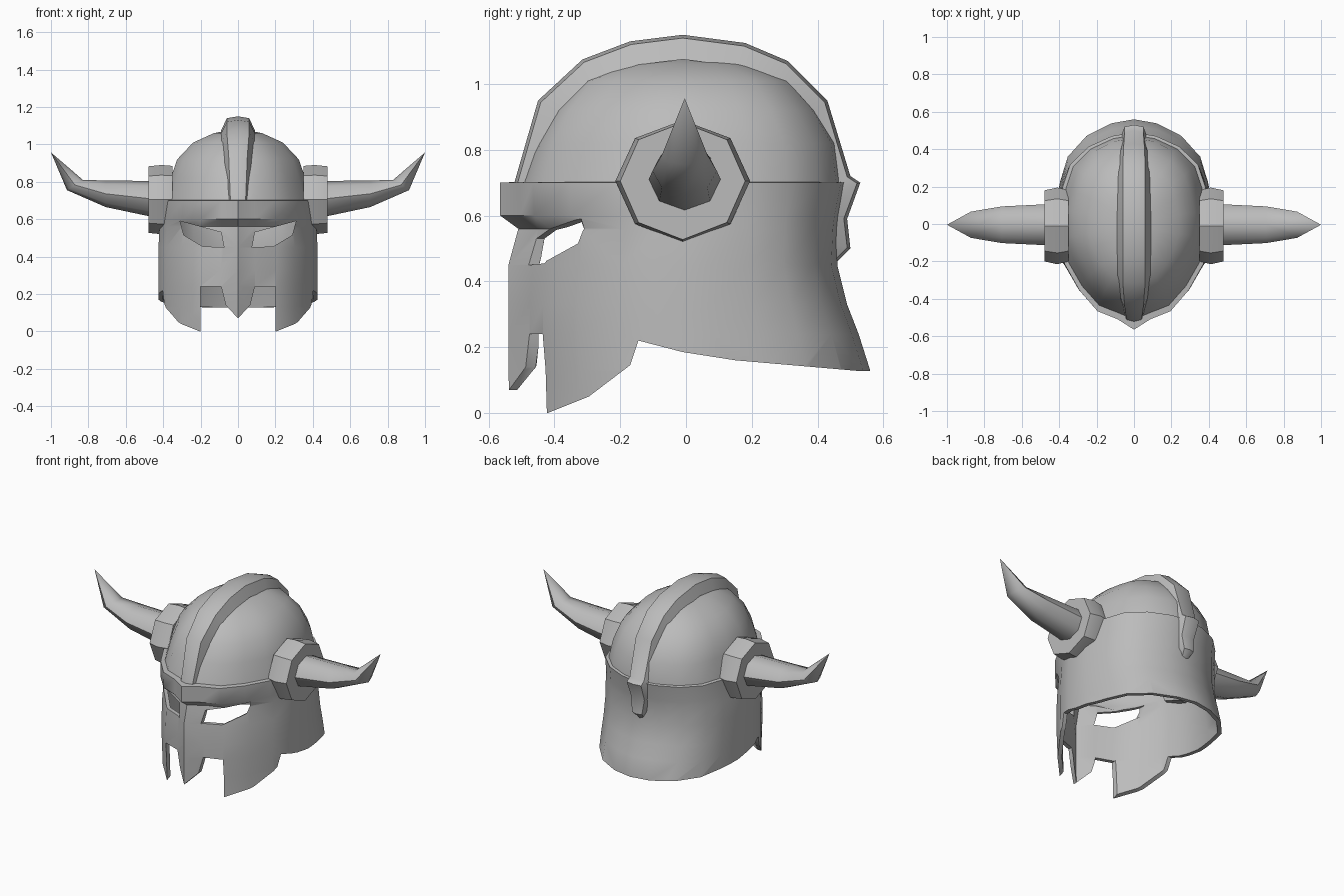
import bpy, bmesh, math
from mathutils import Vector

if "Cube" in bpy.data.objects:
    bpy.data.objects.remove(bpy.data.objects["Cube"])

steel = bpy.data.materials.new("grey_steel")
steel.diffuse_color = (0.5, 0.5, 0.5, 1)
steel.use_nodes = True
steel.node_tree.nodes["Principled BSDF"].inputs["Base Color"].default_value = steel.diffuse_color


def make_object(name, bm):
    bmesh.ops.remove_doubles(bm, verts=bm.verts, dist=1e-5)
    bmesh.ops.recalc_face_normals(bm, faces=bm.faces)
    mesh = bpy.data.meshes.new(name)
    bm.to_mesh(mesh)
    bm.free()
    mesh.materials.append(steel)
    obj = bpy.data.objects.new(name, mesh)
    bpy.context.collection.objects.link(obj)
    return obj


def activate(obj):
    bpy.ops.object.select_all(action='DESELECT')
    obj.select_set(True)
    bpy.context.view_layer.objects.active = obj


def smooth(obj, angle):
    activate(obj)
    bpy.ops.object.shade_smooth_by_angle(angle=math.radians(angle))


def loft(name, rings, cap_start=True, cap_end=True):
    """Skin a list of equally sized closed rings; a one-point end makes a tip."""
    bm = bmesh.new()
    rows = [[bm.verts.new(p) for p in ring] for ring in rings]
    for a, b in zip(rows, rows[1:]):
        n = len(a)
        for i in range(n):
            j = (i + 1) % n
            if len(b) == 1:
                bm.faces.new((a[i], a[j], b[0]))
            else:
                bm.faces.new((a[i], a[j], b[j], b[i]))
    if cap_start:
        bm.faces.new(rows[0])
    if cap_end and len(rows[-1]) > 1:
        bm.faces.new(rows[-1])
    return make_object(name, bm)


def cut(target, name, points, place, near, far):
    """Boolean away a prism made from a flat outline."""
    rings = [[place(p, d) for p in points] for d in (near, far)]
    cutter = loft(name, rings)
    cutter.hide_render = True
    mod = target.modifiers.new(name, 'BOOLEAN')
    mod.operation = 'DIFFERENCE'
    mod.solver = 'EXACT'
    mod.object = cutter
    activate(target)
    bpy.ops.object.modifier_apply(modifier=name)
    bpy.data.objects.remove(cutter)


# Helmet shell: half outline from front centre to back centre, scaled per level
half = [(0, -.49), (.09, -.475), (.2, -.435), (.3, -.33), (.38, -.2), (.42, -.08),
        (.42, .08), (.39, .21), (.35, .33), (.25, .43), (.12, .49), (0, .51)]
outline = half + [(-x, y) for x, y in half[-2:0:-1]]
# height, half width, front reach, back reach, nose ridge
levels = [(-.05, .42, .475, .555, .06), (.13, .425, .48, .56, .06),
          (.24, .425, .49, .525, .05), (.33, .425, .49, .49, .05),
          (.45, .425, .48, .46, .06), (.56, .42, .465, .465, .045),
          (.60, .415, .52, .47, .045), (.70, .41, .525, .49, .04),
          (.703, .39, .49, .475, .02), (.82, .36, .455, .46, 0),
          (.92, .325, .40, .40, 0), (1.01, .24, .32, .32, 0), (1.06, .13, .2, .2, 0)]
rings = []
for z, w, front, back, nose in levels:
    ring = []
    for i, (x, y) in enumerate(outline):
        y *= front / .49 if y < 0 else back / .51
        ring.append((x * w / .42, y - (nose if i == 0 else 0), z))
    rings.append(ring)
rings.append([(0, 0, 1.085)])
shell = loft("helmet_shell", rings, cap_start=False)
wall = shell.modifiers.new("wall", 'SOLIDIFY')
wall.thickness = .025
wall.offset = -1
activate(shell)
bpy.ops.object.modifier_apply(modifier="wall")

# Lower rim, mouth opening around the nose guard, and eye holes
side_view = lambda p, d: (d, p[0], p[1])
front_view = lambda p, d: (p[0], d, p[1])
rim = [(-.8, -.2), (-.8, 0), (-.42, 0), (-.295, .05), (-.17, .145), (-.145, .22),
       (-.01, .185), (.15, .16), (.53, .127), (.8, .125), (.8, -.2)]
cut(shell, "rim_cutter", rim, side_view, -.8, .8)
mouth = [(.2, -.1), (.2, .24), (.09, .24), (.065, .14), (0, .07)]
mouth += [(-x, z) for x, z in mouth[-2::-1]]
cut(shell, "mouth_cutter", mouth, front_view, -.9, -.2)
eye = [(.31, .59), (.09, .53), (.075, .45), (.19, .455), (.29, .515)]
for s in (1, -1):
    cut(shell, "eye_cutter", [(s * x, z) for x, z in eye], front_view, -.9, -.15)
smooth(shell, 40)

# Crest: tapered ridge swept from the brow over the top to the back
path = [(-.525, .69, .04), (-.45, .95, .05), (-.315, 1.075, .06), (-.17, 1.13, .06),
        (-.01, 1.15, .06), (.18, 1.125, .06), (.31, 1.07, .06), (.43, .95, .055),
        (.50, .72, .05), (.53, .70, .05), (.49, .59, .045), (.50, .50, .035), (.46, .46, .02)]
rings = []
for y, z, w in path:
    top = Vector((0, y, z))
    inward = (Vector((0, 0, .62)) - top).normalized()
    side = Vector((w, 0, 0))
    low, base = top + inward * .01, top + inward * .075
    rings.append([base - side * 1.5, low - side, top, low + side, base + side * 1.5])
smooth(loft("crest", rings), 40)


def octagon(centre, u, v):
    c, u, v = Vector(centre), Vector(u), Vector(v)
    return [c + u * math.cos(k * math.pi / 4) + v * math.sin(k * math.pi / 4) for k in range(8)]


# Horns and their octagonal sockets on both sides
for s, label in ((1, "right"), (-1, "left")):
    socket = [octagon((s * x, -.01, .705), (0, ry, 0), (0, 0, rz))
              for x, ry, rz in ((.35, .19, .18), (.41, .205, .185), (.478, .19, .178))]
    smooth(loft("horn_socket_" + label, socket), 30)
    # centre x, centre z, half depth, tilt x, half height
    spine = [(.45, .71, .11, 0, .096), (.48, .711, .109, 0, .094),
             (.707, .736, .098, 0, .071), (.872, .783, .07, -.0425, .0275)]
    horn = [octagon((s * x, -.004, z), (0, hy, 0), (s * tx, 0, hz)) for x, z, hy, tx, hz in spine]
    horn.append([(s, -.004, .957)])
    smooth(loft("horn_" + label, horn), 50)
